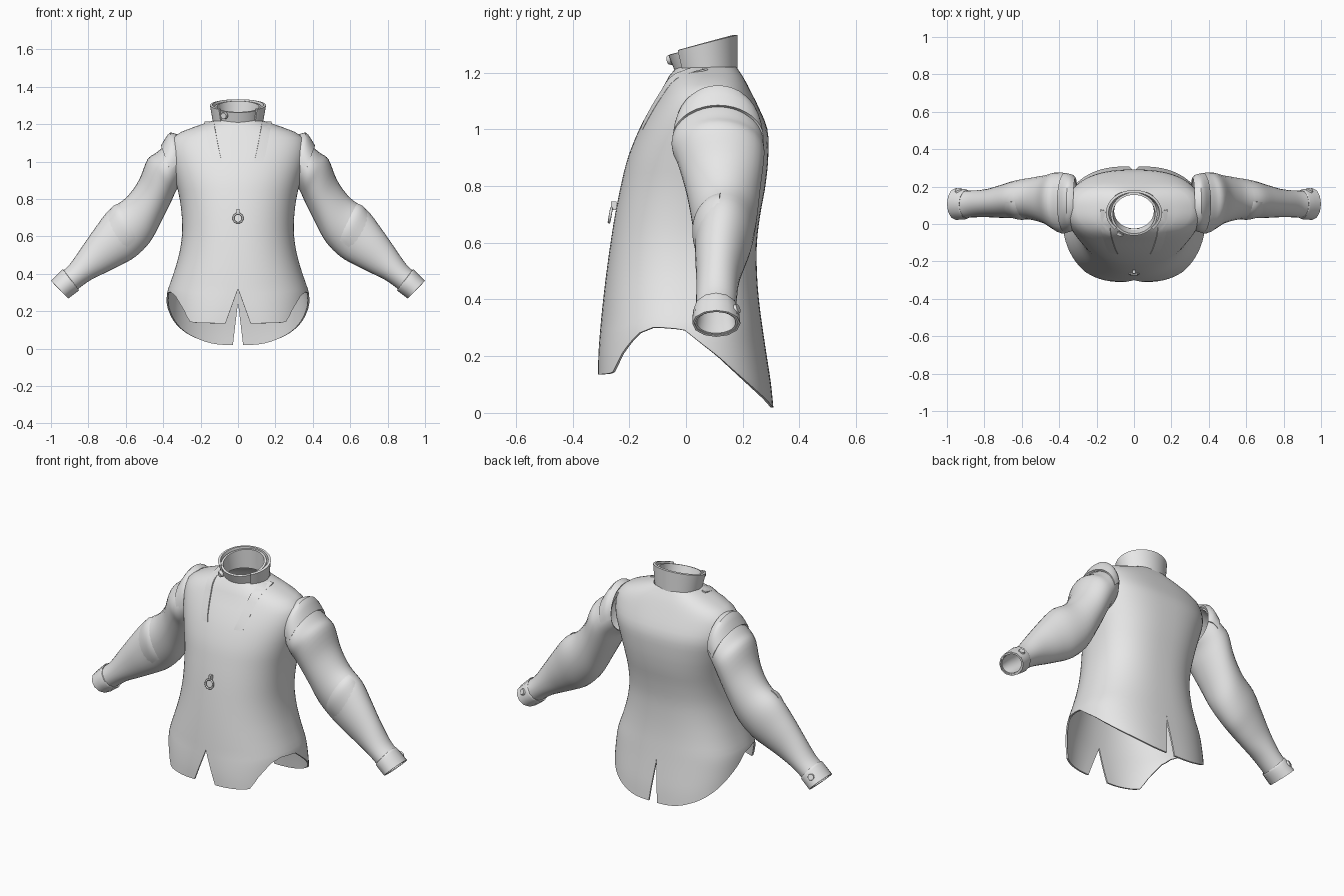
import bpy, bmesh, math
from mathutils import Matrix, Vector

cube = bpy.data.objects.get("Cube")
if cube:
    bpy.data.objects.remove(cube, do_unlink=True)

cloth = bpy.data.materials.new("plain grey cloth")
cloth.use_nodes = True
GREY = (0.8, 0.8, 0.8, 1)
cloth.diffuse_color = GREY
cloth.node_tree.nodes["Principled BSDF"].inputs["Base Color"].default_value = GREY


def sample(table, k, smooth=True):
    """Interpolate rows (key, values...) at key k."""
    k = min(max(k, table[0][0]), table[-1][0])
    i = 0
    while i < len(table) - 2 and table[i + 1][0] < k:
        i += 1
    a, b = table[i], table[i + 1]
    h = b[0] - a[0]
    t = (k - a[0]) / h
    if not smooth:
        return [p + (q - p) * t for p, q in zip(a[1:], b[1:])]
    p, n = table[max(i - 1, 0)], table[min(i + 2, len(table) - 1)]
    out = []
    for c in range(1, len(a)):
        m0 = (b[c] - p[c]) / (b[0] - p[0]) * h
        m1 = (n[c] - a[c]) / (n[0] - a[0]) * h
        d = b[c] - a[c]
        out.append(a[c] + t * (m0 + t * (3 * d - 2 * m0 - m1 + t * (m0 + m1 - 2 * d))))
    return out


def finish(bm, name, mirror=True, thick=0.0, angle=40):
    mesh = bpy.data.meshes.new(name)
    bm.to_mesh(mesh)
    bm.free()
    mesh.materials.append(cloth)
    ob = bpy.data.objects.new(name, mesh)
    bpy.context.collection.objects.link(ob)
    for o in bpy.context.selected_objects:
        o.select_set(False)
    ob.select_set(True)
    bpy.context.view_layer.objects.active = ob
    if mirror:
        m = ob.modifiers.new("mirror", 'MIRROR')
        m.merge_threshold = 0.0005
        bpy.ops.object.modifier_apply(modifier="mirror")
    if thick:
        s = ob.modifiers.new("thickness", 'SOLIDIFY')
        s.thickness = thick
        s.offset = -1
        bpy.ops.object.modifier_apply(modifier="thickness")
    bpy.ops.object.shade_smooth_by_angle(angle=math.radians(angle))
    return ob


def sheet(name, rows, closed=False, **kw):
    """Grid surface; rows run upward, columns counter-clockwise."""
    bm = bmesh.new()
    grid = [[bm.verts.new(p) for p in r] for r in rows]
    n = len(grid[0])
    for lo, hi in zip(grid, grid[1:]):
        for j in range(n if closed else n - 1):
            k = (j + 1) % n
            bm.faces.new((lo[j], lo[k], hi[k], hi[j]))
    return finish(bm, name, **kw)


# Torso sections: height, half width, front y, back y
BODY = [(0, .375, -.31, .31), (.1, .383, -.31, .3), (.2, .386, -.309, .285),
        (.3, .378, -.302, .27), (.4, .345, -.292, .257), (.5, .316, -.28, .25),
        (.6, .3, -.266, .25), (.7, .3, -.25, .262), (.8, .312, -.23, .28),
        (.9, .335, -.205, .29), (1, .36, -.165, .287), (1.08, .365, -.122, .255),
        (1.14, .338, -.085, .225), (1.18, .25, -.065, .205),
        (1.2, .19, -.05, .19), (1.22, .13, -.032, .178)]
# Hem height along y
HEM = [(-.31, .135), (-.26, .14), (-.22, .22), (-.17, .28), (-.11, .303),
       (0, .295), (.12, .2), (.2, .12), (.27, .05), (.31, 0)]
N_FRONT, N_BACK = 2.2, 2.5
COLS = 36


def body_point(z, a):
    w, yf, yb = sample(BODY, z)
    yc = yf + (yb - yf) * 0.52
    s, c = max(math.sin(a), 0), math.cos(a)
    e = 2 / (N_FRONT if c > 0 else N_BACK)
    y = yc - (yc - yf) * c ** e if c > 0 else yc + (yb - yc) * (-c) ** e
    return w * s ** e, y, w


def front_y(x, z):
    w, yf, yb = sample(BODY, z)
    yc = yf + (yb - yf) * 0.52
    return yc - (yc - yf) * (1 - min(x / w, 1) ** N_FRONT) ** (1 / N_FRONT)


# Torso with curved hem and a centre vent front and back
angles = [math.pi * j / COLS for j in range(COLS + 1)]
base = 0.32
hems = [sample(HEM, body_point(.14, a)[1], False)[0] for a in angles]
rows = []
for i in range(38):
    row = []
    for a, hem in zip(angles, hems):
        z = hem + (base - hem) * i / 8 if i < 8 else base + (1.22 - base) * (i - 8) / 29
        x, y, w = body_point(z, a)
        if math.cos(a) > 0:
            gap = max(0, base - z) / .18 * .065
        else:
            gap = max(0, .25 - z) / .25 * .03
        row.append((gap + x * (1 - gap / w), y, z))
    rows.append(row)
sheet("jacket_body", rows, thick=.009)


def tube_rows(table, steps, cols, a0=0, a1=2 * math.pi, closed=True):
    """Rings given by upper point, lower point and depth range."""
    keyed = [(i,) + r for i, r in enumerate(table)]
    out = []
    for i in range(steps + 1):
        ux, uz, lx, lz, y0, y1 = sample(keyed, i / steps * (len(table) - 1))
        ring = []
        for j in range(cols if closed else cols + 1):
            a = a0 + (a1 - a0) * j / cols
            c, s = math.cos(a), math.sin(a)
            ring.append(((ux + lx) / 2 + (ux - lx) / 2 * c,
                         (y0 + y1) / 2 - (y1 - y0) / 2 * s,
                         (uz + lz) / 2 + (uz - lz) / 2 * c))
        out.append(ring)
    return out


# Sleeves
SLEEVE = [(.33, 1.12, .3, .88, -.02, .25), (.39, 1.085, .32, .86, -.045, .268),
          (.44, 1.045, .335, .835, -.05, .275), (.485, 1.01, .36, .78, -.03, .275),
          (.53, .9, .41, .68, 0, .262), (.6, .805, .47, .57, .02, .25),
          (.69, .74, .55, .49, .03, .235), (.76, .65, .63, .445, .032, .212),
          (.83, .55, .71, .405, .036, .19), (.9, .45, .79, .365, .036, .18),
          (.955, .4, .86, .315, .034, .178), (.992, .362, .91, .275, .03, .183)]
sheet("sleeves", tube_rows(SLEEVE, 44, 28), closed=True, thick=.008)

# Cuff bands
CUFF = [(.936, .424, .85, .312, .031, .181), (.945, .417, .857, .305, .025, .186),
        (1, .362, .907, .268, .022, .192)]
sheet("cuffs", tube_rows(CUFF, 4, 12), closed=True, thick=.008)

# Overlapping bands across the shoulders
CAP = [(.325, 1.145, .3, .86, -.03, .25), (.362, 1.155, .3, .85, -.038, .264),
       (.388, 1.125, .315, .85, -.044, .27), (.412, 1.085, .325, .85, -.048, .274)]
sheet("shoulder_bands", tube_rows(CAP, 6, 20, -1.7, 1.7, False), thick=.012)

# Raised folds around the elbows
FOLD = [(.62, .78, .5, .54, .03, .238), (.665, .764, .535, .515, .022, .235),
        (.715, .705, .58, .48, .032, .224)]
sheet("elbow_folds", tube_rows(FOLD, 8, 20, .1, 2.2, False), thick=.01)


def collar_rows(w0, w1, f0, f1, b0, b1, z0, z1, start, drop=0):
    """Half collar from the given angle round to the centre back."""
    out = []
    for i in range(6):
        t = i / 5
        w, f, b = w0 + (w1 - w0) * t, f0 + (f1 - f0) * t, b0 + (b1 - b0) * t
        row = []
        for j in range(25):
            a = start + (math.pi - start) * j / 24
            y = (f + b) / 2 - (b - f) / 2 * math.cos(a)
            k = (y - f) / (b - f)
            lo, hi = z0 + .015 * k, z1 + .063 * k - drop
            row.append((w * math.sin(a), y, lo + (hi - lo) * t))
        out.append(row)
    return out


# Closed inner collar and open outer collar
sheet("inner_collar", collar_rows(.118, .125, -.035, -.062, .172, .168, 1.195, 1.265, 0, .004), thick=.012)
sheet("outer_collar", collar_rows(.133, .15, -.04, -.062, .182, .182, 1.195, 1.27, .75), thick=.014)

# Lapel edges running down the chest
rows = []
for i in range(13):
    t = i / 12
    z = 1.0 + .215 * t
    edge = .085 + .045 * t ** .8
    row = []
    for j in range(5):
        x = edge + .05 * j / 4
        row.append((x, front_y(x, z) - .009 * t ** .5 * (1 - j / 4) - .001, z))
    rows.append(row)
sheet("lapels", rows, thick=.006)


def button(name, place, facing, radius, mirror):
    bm = bmesh.new()
    turn = Vector(facing).to_track_quat('Z', 'Y').to_matrix().to_4x4()
    bmesh.ops.create_cone(bm, cap_ends=True, segments=16, radius1=radius,
                          radius2=radius * .8, depth=.016,
                          matrix=Matrix.Translation(place) @ turn)
    finish(bm, name, mirror=mirror)


# Fastenings
button("collar_button", (-.075, -.055, 1.245), (-.45, -1, -.2), .02, False)
button("cuff_buttons", (.94, .178, .365), (.35, .85, .35), .02, True)

# Zip pull: ring and tab
bpy.ops.mesh.primitive_torus_add(major_radius=.025, minor_radius=.005, major_segments=24,
                                 minor_segments=8, location=(0, -.267, .697),
                                 rotation=(math.radians(80), 0, 0))
ring = bpy.context.object
ring.name = "zip_ring"
ring.data.materials.append(cloth)
bpy.ops.object.shade_smooth()
bm = bmesh.new()
bmesh.ops.create_cube(bm, size=1, matrix=Matrix.Translation((0, -.255, .73))
                      @ Matrix.Diagonal((.014, .02, .03, 1)))
finish(bm, "zip_tab", mirror=False)
